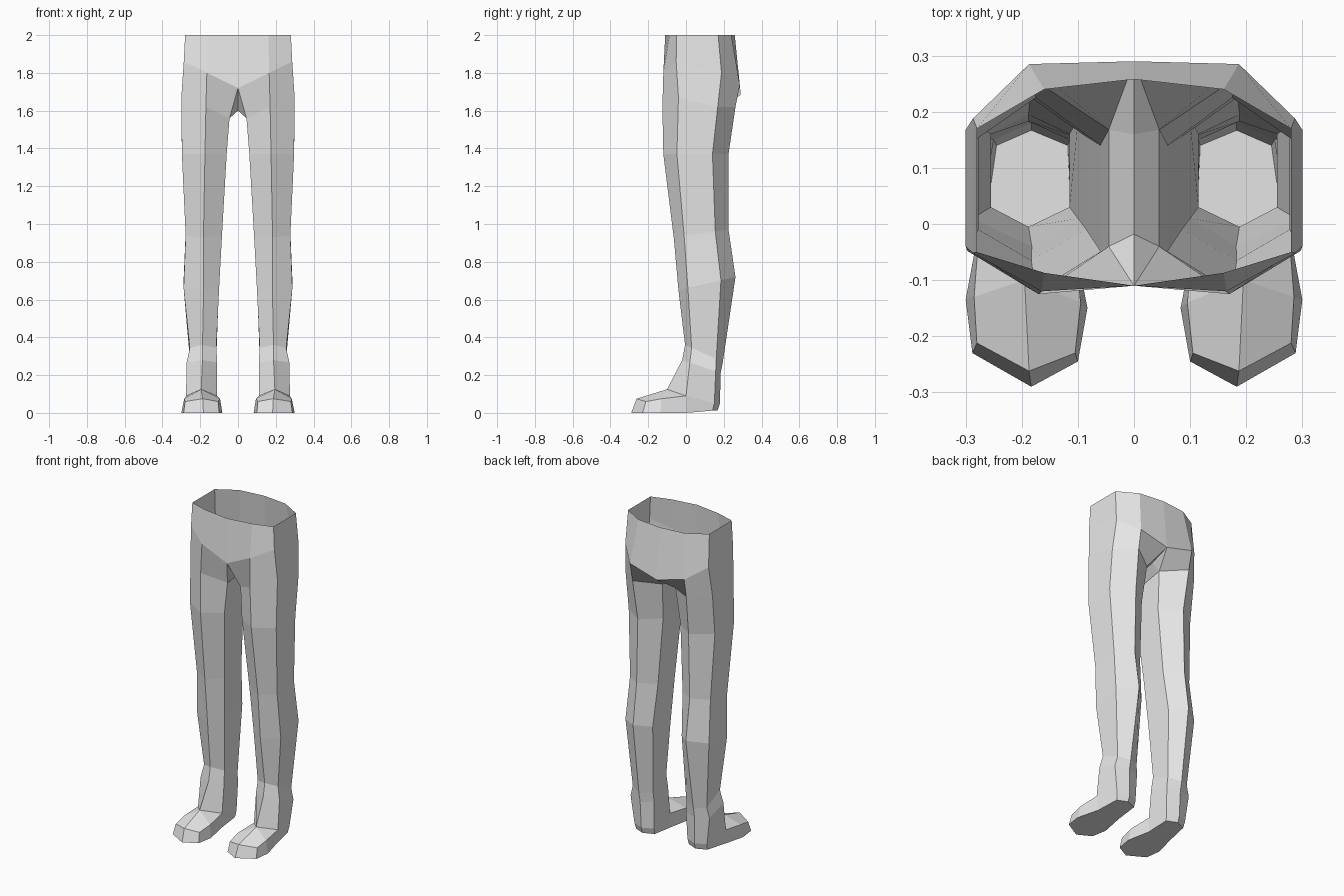
import bpy
import bmesh
from mathutils import Vector

default_cube = bpy.data.objects.get("Cube")
if default_cube:
    bpy.data.objects.remove(default_cube, do_unlink=True)

GREY = (0.8, 0.8, 0.8, 1.0)
material = bpy.data.materials.new("plain_grey")
material.use_nodes = True
material.diffuse_color = GREY
material.node_tree.nodes["Principled BSDF"].inputs["Base Color"].default_value = GREY


def leg_ring(inner, middle, outer, front, side_front, side_back, back, z_front, z_back):
    """Six-sided section: front, outer front, outer back, back, inner back, inner front."""
    outline = [(middle, front), (outer, side_front), (outer, side_back),
               (middle, back), (inner, side_back), (inner, side_front)]
    slope = (z_back - z_front) / (back - front)
    return [Vector((x, y, z_front + slope * (y - front))) for x, y in outline]


def loft(faces, upper, lower, skip=()):
    """Join two matching closed outlines with quads, leaving out the skipped sides."""
    count = len(upper)
    for i in range(count):
        if i not in skip:
            j = (i + 1) % count
            faces.append([upper[i], lower[i], lower[j], upper[j]])


def build_mirrored(name, faces):
    """Make the left half from point lists and mirror it to the right."""
    bm = bmesh.new()
    for face in faces:
        bm.faces.new([bm.verts.new(point) for point in face])
    bmesh.ops.remove_doubles(bm, verts=bm.verts, dist=0.0005)
    bmesh.ops.recalc_face_normals(bm, faces=bm.faces)
    mesh = bpy.data.meshes.new(name)
    bm.to_mesh(mesh)
    bm.free()
    mesh.materials.append(material)
    part = bpy.data.objects.new(name, mesh)
    bpy.context.collection.objects.link(part)
    mirror = part.modifiers.new("mirror", "MIRROR")
    mirror.use_axis[0] = True
    mirror.use_clip = True
    return part


# Leg sections from the thigh down to the ankle cuff
thigh_top = leg_ring(0.045, 0.17, 0.30, -0.125, -0.04, 0.168, 0.262, 1.62, 1.62)
thigh_top[1].z += 0.05    # outer front corner rises to the hip
thigh_top[3].x += 0.015
thigh_top[4].z -= 0.02
thigh_top[5].z -= 0.06    # inner front corner drops at the crotch
leg_rings = [
    thigh_top,
    leg_ring(0.06, 0.175, 0.297, -0.12, -0.048, 0.14, 0.225, 1.37, 1.37),
    leg_ring(0.085, 0.183, 0.277, -0.065, -0.01, 0.155, 0.225, 0.93, 0.97),
    leg_ring(0.10, 0.182, 0.288, -0.04, 0.01, 0.185, 0.262, 0.65, 0.72),
    leg_ring(0.115, 0.188, 0.255, -0.005, 0.03, 0.16, 0.195, 0.36, 0.27),
    leg_ring(0.11, 0.188, 0.272, -0.02, 0.02, 0.157, 0.183, 0.28, 0.21),
]
leg_faces = []
for upper, lower in zip(leg_rings, leg_rings[1:]):
    loft(leg_faces, upper, lower)
build_mirrored("legs", leg_faces)

# Hips: open waist, seat line, then down to the thigh sections
waist = [Vector((x, y, 2)) for x, y in
         [(0.16, -0.087), (0.28, -0.05), (0.28, 0.17),
          (0.16, 0.24), (0, 0.258), (0, -0.11)]]
seat_line = [Vector(p) for p in
             [(0.165, -0.12, 1.8), (0.287, -0.052, 1.86), (0.287, 0.188, 1.8),
              (0.187, 0.285, 1.735), (0, 0.29, 1.685), (0, -0.11, 1.72)]]
CENTRE_SIDE = 4
hip_faces = []
loft(hip_faces, waist, seat_line, skip=[CENTRE_SIDE])
loft(hip_faces, seat_line, thigh_top, skip=[CENTRE_SIDE])

# Crotch strip between the thighs
crotch_front = Vector((0, -0.018, 1.6))
crotch_back = Vector((0, 0.16, 1.64))
seat_centre, fly_centre = seat_line[4], seat_line[5]
inner_back, inner_front = thigh_top[4], thigh_top[5]
hip_faces += [
    [fly_centre, inner_front, crotch_front],
    [crotch_front, inner_front, inner_back, crotch_back],
    [crotch_back, inner_back, seat_centre],
]
build_mirrored("hips", hip_faces)

# Foot: lower edge of the ankle and the rim of the toe cap
instep = Vector((0.195, -0.10, 0.125))
outer_ankle = Vector((0.275, 0, 0.09))
inner_ankle = Vector((0.11, 0, 0.09))
heel_outer, heel, heel_inner = [
    Vector(p) for p in [(0.25, 0.15, 0.05), (0.183, 0.18, 0.05), (0.115, 0.15, 0.05)]]
outer_toes = [Vector((0.285, -0.13, 0.075)), Vector((0.28, -0.212, 0.06))]
inner_toes = [Vector((0.105, -0.23, 0.06)), Vector((0.095, -0.14, 0.075))]
toe_tip = Vector((0.187, -0.262, 0.075))

foot_faces = []
ankle = [instep, outer_ankle, heel_outer, heel, heel_inner, inner_ankle]
loft(foot_faces, leg_rings[-1], ankle)

# Top of the foot, folded along a centre ridge
foot_faces += [
    [instep, outer_ankle, outer_toes[0]],
    [instep, outer_toes[0], outer_toes[1], toe_tip],
    [instep, toe_tip, inner_toes[0], inner_toes[1]],
    [instep, inner_toes[1], inner_ankle],
]

# Side walls and flat sole
foot_rim = [heel, heel_outer, outer_ankle, *outer_toes, toe_tip,
            *inner_toes, inner_ankle, heel_inner]
sole_outline = [(0.183, 0.167), (0.245, 0.14), (0.265, 0), (0.30, -0.135),
                (0.288, -0.23), (0.183, -0.29), (0.10, -0.245),
                (0.083, -0.15), (0.112, 0), (0.118, 0.14)]
sole = [Vector((x, y, 0.012 if y > 0.1 else 0)) for x, y in sole_outline]
loft(foot_faces, foot_rim, sole)
foot_faces.append(sole)
build_mirrored("feet", foot_faces)
